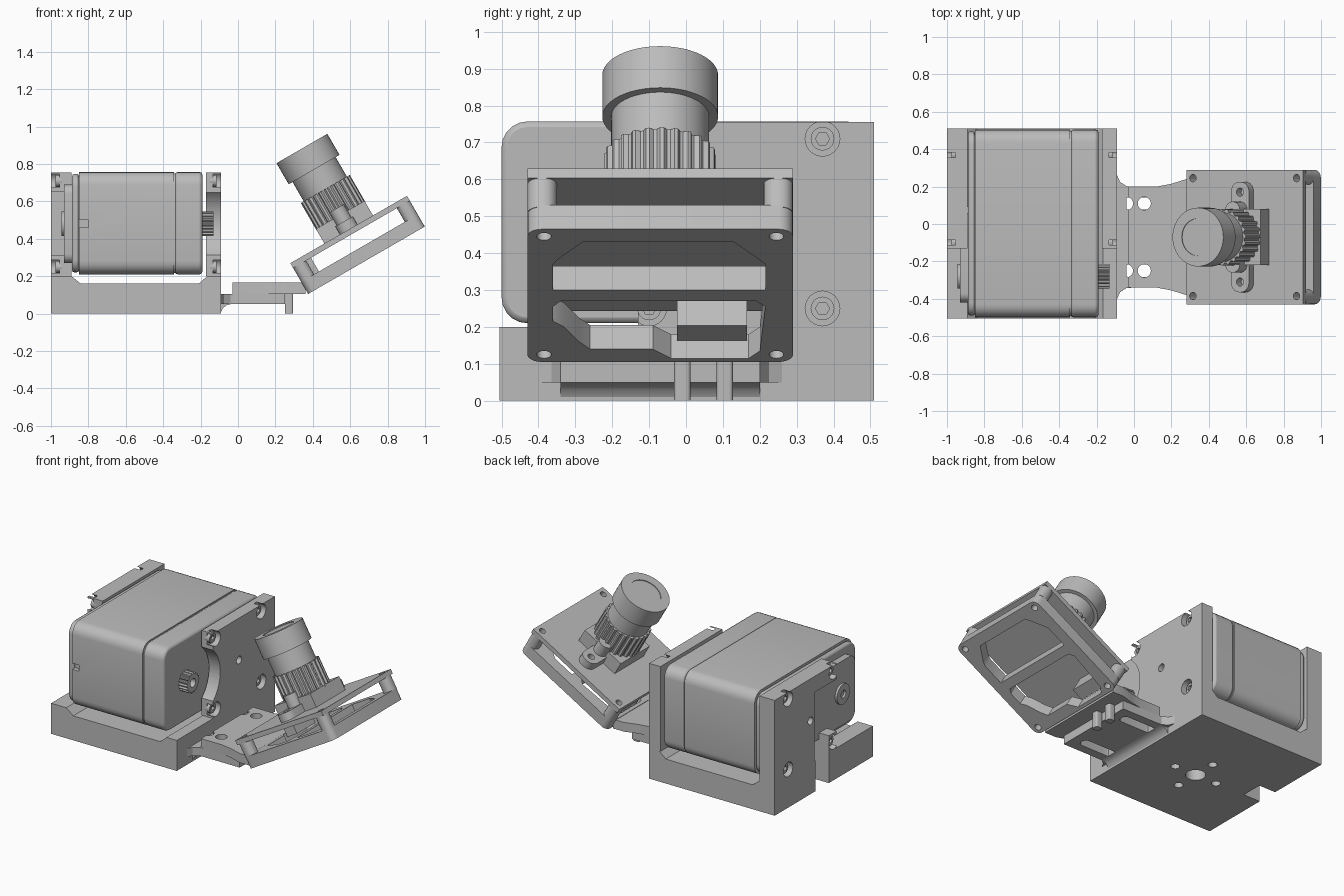
import bpy, bmesh, math
from mathutils import Matrix, Vector

if "Cube" in bpy.data.objects:
    bpy.data.objects.remove(bpy.data.objects["Cube"])

grey = bpy.data.materials.new("grey plastic")
grey.use_nodes = True
grey.diffuse_color = (0.5, 0.5, 0.5, 1)
grey.node_tree.nodes["Principled BSDF"].inputs["Base Color"].default_value = (0.5, 0.5, 0.5, 1)


# ---- profile helpers ----
def circle(cx, cy, r, n=32):
    return [(cx + r * math.cos(math.tau * i / n), cy + r * math.sin(math.tau * i / n)) for i in range(n)]


def rect(x0, y0, x1, y1, r=0, seg=5):
    if not r:
        return [(x0, y0), (x1, y0), (x1, y1), (x0, y1)]
    pts = []
    corners = ((x1 - r, y1 - r), (x0 + r, y1 - r), (x0 + r, y0 + r), (x1 - r, y0 + r))
    for k, (cx, cy) in enumerate(corners):
        for i in range(seg + 1):
            a = math.pi / 2 * (k + i / seg)
            pts.append((cx + r * math.cos(a), cy + r * math.sin(a)))
    return pts


def ridged(cx, cy, inner, outer, teeth):
    pts = []
    for i in range(teeth * 4):
        r = outer if i % 4 < 2 else inner
        a = math.tau * i / (teeth * 4)
        pts.append((cx + r * math.cos(a), cy + r * math.sin(a)))
    return pts


# ---- solid helpers ----
def prism(name, pts, axis, lo, hi):
    place = {"X": lambda p, h: (h, p[0], p[1]),
             "Y": lambda p, h: (p[0], h, p[1]),
             "Z": lambda p, h: (p[0], p[1], h)}[axis]
    bm = bmesh.new()
    low = [bm.verts.new(place(p, lo)) for p in pts]
    high = [bm.verts.new(place(p, hi)) for p in pts]
    bm.faces.new(low)
    bm.faces.new(high)
    for i in range(len(pts)):
        j = (i + 1) % len(pts)
        bm.faces.new((low[i], low[j], high[j], high[i]))
    bmesh.ops.recalc_face_normals(bm, faces=bm.faces)
    mesh = bpy.data.meshes.new(name)
    bm.to_mesh(mesh)
    bm.free()
    mesh.materials.append(grey)
    obj = bpy.data.objects.new(name, mesh)
    bpy.context.collection.objects.link(obj)
    return obj


def activate(obj):
    bpy.ops.object.select_all(action="DESELECT")
    obj.select_set(True)
    bpy.context.view_layer.objects.active = obj


def cut(obj, pts, axis, lo, hi):
    cutter = prism("cutter", pts, axis, lo, hi)
    cutter.hide_render = True
    mod = obj.modifiers.new("cut", "BOOLEAN")
    mod.operation, mod.solver, mod.object = "DIFFERENCE", "EXACT", cutter
    activate(obj)
    bpy.ops.object.modifier_apply(modifier="cut")
    bpy.data.objects.remove(cutter)


def soften(obj, width):
    mod = obj.modifiers.new("bevel", "BEVEL")
    mod.width, mod.segments, mod.angle_limit = width, 2, math.radians(50)


# ---- motor bracket ----
base = prism("bracket_base", [(-1, 0), (-.09, 0), (-.09, .2), (-.165, .2), (-.21, .16),
                              (-.84, .16), (-.89, .2), (-1, .2)], "Y", -.505, .51)
cut(base, rect(-1.1, -.05, -.88, .09), "Z", -.1, .5)
cut(base, circle(-.515, -.055, .06), "Z", -.1, .5)
for dx, dy in ((.155, 0), (-.155, 0), (0, .155), (0, -.155)):
    cut(base, circle(-.515 + dx, -.055 + dy, .027, 16), "Z", -.1, .5)

horn_y, horn_z = -.28, .48
left_wall = prism("right_side_wall", rect(-.13, .2, .51, .755), "X", -1, -.89)
cut(left_wall, rect(-.2, .31, .1, .65), "X", -1.1, -.8)
cut(left_wall, rect(-.05, .1, .1, .32), "X", -1.1, -.8)
wall = prism("left_side_wall", rect(-.13, .2, .51, .755), "X", -.172, -.09)
cut(wall, circle(horn_y, horn_z, .225, 48), "X", -.3, 0)
for body, outer, side in ((left_wall, -1, 1), (wall, -.09, -1)):
    cut(body, circle(.14, horn_z, .025, 16), "X", *sorted((outer - side * .1, outer + side * .07)))
    for y in (-.1, .37):
        for z in (.25, .71):
            cut(body, circle(y, z, .047, 24), "X", *sorted((outer - side * .1, outer + side * .045)))
            screw = prism("screw", circle(y, z, .032, 20), "X",
                          *sorted((outer + side * .025, outer + side * .06)))
            cut(screw, circle(y, z, .019, 6), "X", *sorted((outer, outer + side * .04)))

# ---- motor ----
body = prism("motor_body", rect(-.5, .21, .505, .757, .07), "X", -.85, -.342)
cut(body, rect(-.86, .46, -.8, .5), "Y", -.6, -.47)
front_case = prism("motor_gear_case", rect(-.5, .21, .505, .757, .07), "X", -.338, -.19)
soften(front_case, .015)
prism("motor_seam", rect(-.493, .217, .498, .75, .065), "X", -.345, -.335)
end_cap = prism("motor_end_cap", rect(-.49, .22, .495, .747, .07), "X", -.887, -.85)
soften(end_cap, .012)
prism("motor_end_plate", rect(-.42, .27, .06, .69, .05), "X", -.93, -.88)
knob = prism("idler_knob", circle(horn_y, horn_z, .066), "X", -.945, -.88)
cut(knob, circle(horn_y, horn_z, .025, 16), "X", -1, -.91)
horn = prism("output_shaft", ridged(horn_y, horn_z, .056, .066, 18), "X", -.2, -.13)
cut(horn, circle(horn_y, horn_z, .028, 16), "X", -.17, -.1)

# ---- linking arm ----
mid = -.07


def arm_outline(half):
    return [(x, mid + h) for x, h in half] + [(x, mid - h) for x, h in reversed(half)]


lower = prism("lower_arm_plate", arm_outline([(-.09, .33), (-.075, .295), (-.04, .272), (0, .27), (.25, .27)]),
              "Z", .05, .105)
upper = prism("upper_arm_plate", arm_outline([(-.03, .27), (.12, .27), (.2, .285), (.28, .31), (.36, .31)]),
              "Z", .105, .165)
for side in (-1, 1):
    y = mid + side * .18
    cut(lower, rect(-.06, y - .033, .19, y + .033, .032), "Z", 0, .2)
    cut(upper, circle(.055, y, .035), "Z", 0, .2)
    cut(upper, circle(-.04, y, .035), "Z", 0, .2)
prism("arm_root", [(-.09, .1), (-.09, .01), (-.08, .03), (-.06, .045), (-.04, .05), (-.04, .1)],
      "Y", mid - .27, mid + .27)
for y in (-.01, .105):
    prism("clip_prong", rect(.25, y - .022, .295, y + .022, .01), "Z", 0, .11)

# ---- tilted camera, built flat then turned ----
flat_parts = []


def cam(name, pts, lo, hi, axis="Z"):
    obj = prism(name, pts, axis, lo, hi)
    flat_parts.append(obj)
    return obj


size, half, centre = .72, .36, .36
frame = cam("camera_frame", rect(0, -half, size, half, .04), 0, .075)
cut(frame, [(.39, -.29), (.39, .285), (.53, .285), (.56, .265), (.65, .2), (.65, -.21),
            (.56, -.275), (.53, -.29)], "Z", -.1, .2)
cut(frame, [(.33, -.27), (.33, .26), (.3, .285), (.06, .27), (.02, .24), (.02, .03), (.07, -.02),
            (.07, -.19), (.11, -.22), (.19, -.26), (.22, -.29), (.3, -.29)], "Z", -.1, .2)
board = cam("camera_board", rect(0, -half, size, half), .16, .19)
corners = [(u, v) for u in (.04, .68) for v in (-.315, .315)]
for u, v in corners:
    su, sv = (1 if u > centre else -1), (1 if v > 0 else -1)
    post = cam("corner_post", rect(centre + su * .32 - .04, sv * .32 - .04,
                                   centre + su * .32 + .04, sv * .32 + .04, .035), .07, .165)
    for part in (frame, board, post):
        cut(part, circle(u, v, .02, 16), "Z", -.1, .3)
cam("board_connector", rect(.03, .045, .11, .235), .05, .165)

holder = cam("lens_holder", rect(centre - .15, -.15, centre + .15, .15), .19, .28)
for side in (-1, 1):
    ear = cam("holder_ear", rect(centre - .055, side * .18 - .115, centre + .055, side * .18 + .115, .05), .19, .24)
    cut(ear, circle(centre, side * .24, .022, 16), "Z", .1, .4)
    cam("ear_boss", circle(centre, side * .145, .045, 20), .19, .32)
cam("lens_barrel", circle(centre, 0, .133, 48), .19, .57)
cam("lens_grip", ridged(centre, 0, .14, .151, 24), .27, .44)
cap = cam("lens_cap", circle(centre, 0, .157, 48), .56, .69)
cut(cap, circle(centre, 0, .1, 40), "Z", .685, .8)

turn = Matrix.Translation(Vector((.375, mid, .105))) @ Matrix.Rotation(math.radians(-30), 4, "Y")
for obj in flat_parts:
    obj.data.transform(turn)

# ---- shading ----
for obj in list(bpy.context.collection.objects):
    if obj.type == "MESH" and obj.data.materials and obj.data.materials[0] == grey:
        activate(obj)
        bpy.ops.object.shade_smooth_by_angle(angle=math.radians(30))
